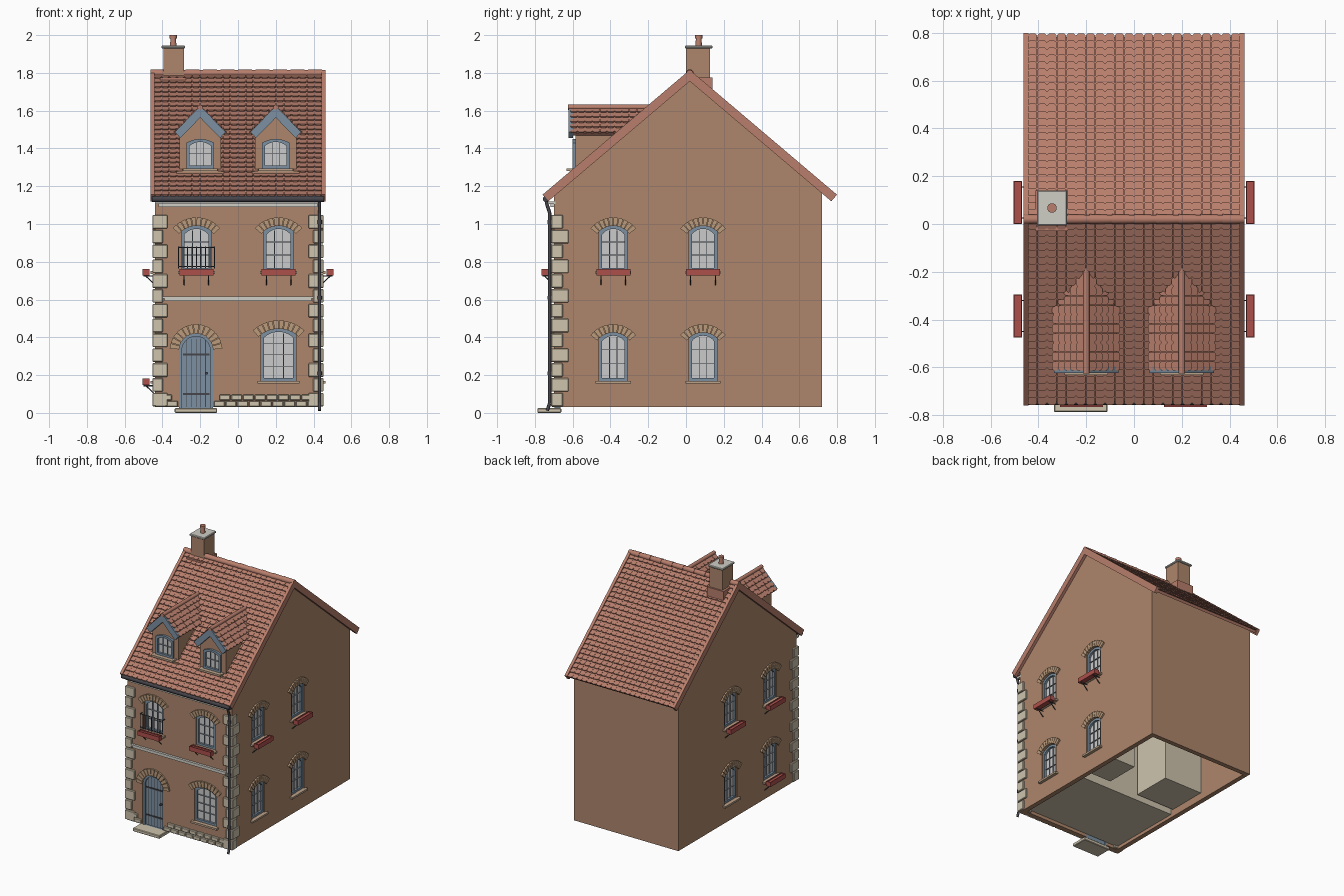
import bpy, bmesh, math
from mathutils import Matrix, Vector

if "Cube" in bpy.data.objects:
    bpy.data.objects.remove(bpy.data.objects["Cube"])

T = Matrix.Translation
def R(deg, axis): return Matrix.Rotation(math.radians(deg), 4, axis)

parts = {}
def part(name):
    return parts.setdefault(name, bmesh.new()) if name not in parts else parts[name]

# ---- helpers: local frame is x along wall, z up, -y outward ----
def box(name, M, x0, x1, y0, y1, z0, z1):
    S = Matrix.Diagonal((x1 - x0, y1 - y0, z1 - z0, 1))
    C = T(((x0 + x1) / 2, (y0 + y1) / 2, (z0 + z1) / 2))
    bmesh.ops.create_cube(part(name), size=1, matrix=M @ C @ S)

def ring(name, M, outer, inner, y0, y1):
    bm = part(name)
    n = len(outer)
    loops = [[bm.verts.new(M @ Vector((u, y, z))) for u, z in p]
             for p, y in ((outer, y0), (outer, y1), (inner, y1), (inner, y0))]
    for k in range(4):
        a, b = loops[k], loops[(k + 1) % 4]
        for i in range(n):
            j = (i + 1) % n
            bm.faces.new((a[i], a[j], b[j], b[i]))

def prism(name, M, pts, y0, y1):
    bm = part(name)
    a, b = [[bm.verts.new(M @ Vector((u, y, z))) for u, z in pts] for y in (y0, y1)]
    bm.faces.new(a)
    bm.faces.new(b[::-1])
    for i in range(len(a)):
        j = (i + 1) % len(a)
        bm.faces.new((a[i], b[i], b[j], a[j]))

def rod(name, M, a, b, r, n=8, r2=None):
    a, b = M @ Vector(a), M @ Vector(b)
    d = b - a
    bmesh.ops.create_cone(part(name), cap_ends=True, segments=n, radius1=r, radius2=r2 or r,
                          depth=d.length, matrix=T((a + b) / 2) @ d.to_track_quat('Z', 'Y').to_matrix().to_4x4())

def arch(u, w, z0, z1, rise, n=10):
    h = w / 2
    rad = (h * h + rise * rise) / (2 * rise)
    t = math.asin(min(1, h / rad))
    arc = [(u + rad * math.sin(t - 2 * t * i / n), z1 - rad + rad * math.cos(t - 2 * t * i / n))
           for i in range(n + 1)]
    return [(u - h, z0), (u + h, z0)] + arc

def voussoirs(M, u, w, z1, rise, n, thick=.045, spread=1.0):
    h = w / 2
    rad = (h * h + rise * rise) / (2 * rise)
    t = math.asin(min(1, h / rad)) * spread
    for i in range(n):
        a0, a1 = [-t + 2 * t * (i + k) / n for k in (.06, .94)]
        pts = [(u + q * math.sin(a), z1 - rad + q * math.cos(a))
               for q, a in ((rad, a0), (rad + thick, a0), (rad + thick, a1), (rad, a1))]
        prism('arch_bricks', M, pts, -.012, .012)

def flower_box(M, u, z, w=.18):
    x0, x1, y0, y1 = u - w / 2, u + w / 2, -.065, -.028
    box('flower_boxes', M, x0, x1, y0, y1, z - .035, z - .008)
    for a, b, c, d in ((x0, x1, y0, y0 + .005), (x0, x1, y1 - .005, y1),
                       (x0, x0 + .005, y0, y1), (x1 - .005, x1, y0, y1)):
        box('flower_boxes', M, a, b, c, d, z - .035, z)
    for s in (-.065, .065):
        rod('box_brackets', M, (u + s, .002, z - .085), (u + s, -.05, z - .036), .003, 6)
        rod('box_brackets', M, (u + s, .002, z - .038), (u + s, -.06, z - .038), .003, 6)

def window(M, u, w, z0, z1, rise=.03, cols=3, rows=3, cut=True, planter=False):
    t = .016
    if cut:
        prism('cutter', M, arch(u, w, z0, z1, rise), -.05, .1)
        voussoirs(M, u, w, z1, rise, 10, spread=1.2)
    ring('window_frames', M, arch(u, w, z0, z1, rise), arch(u, w - 2 * t, z0 + t, z1 - t, rise), .008, .035)
    prism('window_glass', M, arch(u, w - t, z0 + t / 2, z1 - t / 2, rise), .024, .03)
    a, b, c, d = u - w / 2 + t, u + w / 2 - t, z0 + t, z1 - t
    for i in range(1, cols):
        x = a + (b - a) * i / cols
        box('glazing_bars', M, x - .002, x + .002, .016, .026, c, d - (rise * .25))
    for i in range(1, rows):
        z = c + (d - c) * i / rows
        box('glazing_bars', M, a, b, .016, .026, z - .002, z + .002)
    box('sills', M, u - w / 2 - .018, u + w / 2 + .018, -.022, .03, z0 - .014, z0)
    if planter:
        flower_box(M, u, z0 + .012)

def tiled_slope(M, w, L, rows, cols, keep=lambda p: True):
    prism('roof_slabs', M, [(-w / 2, 0), (w / 2, 0), (w / 2, L), (-w / 2, L)], 0, .02)
    dr, tw = L / rows, w / cols
    h, tilt = tw * .485, -math.degrees(math.atan(.011 / dr))
    pts = [(-h, dr * 1.1), (h, dr * 1.1), (h, .008), (h * .6, 0), (-h * .6, 0), (-h, .008)]
    for i in range(rows):
        for j in range(cols):
            m = M @ T((-w / 2 + tw * (j + .5), -.014, i * dr - .006)) @ R(tilt, 'X')
            if keep(m @ Vector((0, 0, dr / 2))):
                prism('roof_tiles', m, pts, 0, .007)

# wall frames
I = Matrix()
front = T((0, -.70, 0))
right = T((.44, 0, 0)) @ R(90, 'Z')
left = T((-.44, 0, 0)) @ R(-90, 'Z')
A = 40.3
tanA = math.tan(math.radians(A))
RY, RZ = .02, 1.795

# walls: gabled shell, open below
def gable(d):
    y0, y1, top = -.70 + d, .72 - d, 1.765 - d * 1.3
    return [(y0, .03 - d * 2), (y1, .03 - d * 2), (y1, top - (y1 - RY) * tanA), (RY, top), (y0, top - (RY - y0) * tanA)]
prism('walls', R(90, 'Z'), gable(0), -.44, .44)
prism('hollow', R(90, 'Z'), gable(.035), -.405, .405)

# windows
window(front, -.22, .16, .75, .99, planter=True)
window(front, .215, .16, .75, .99, planter=True)
window(front, .215, .185, .17, .445, rows=4)
for M, s in ((right, 1), (left, -1)):
    for y in (-.385, .09):
        window(M, s * y, .15, .75, .99, planter=True)
        window(M, s * y, .15, .17, .425, planter=(s < 0 and y < 0))

# iron railing at the upper left window
for z in (.775, .875):
    rod('railing', front, (-.315, -.025, z), (-.125, -.025, z), .003, 6)
for i in range(9):
    x = -.315 + .19 * i / 8
    rod('railing', front, (x, -.025, .765), (x, -.025, .88), .0025, 6)
for x in (-.315, -.125):
    rod('railing', front, (x, -.025, .875), (x, .002, .875), .003, 6)

# door with planks, straps, knob and step
dx, dw, dt = -.222, .18, .42
prism('cutter', front, arch(dx, dw, .02, dt, .085), -.05, .1)
ring('door_frame', front, arch(dx, dw, .02, dt, .085, 14), arch(dx, dw - .03, .025, dt - .015, .075, 14), .004, .035)
prism('door', front, arch(dx, dw - .02, .022, dt - .01, .08, 14), .018, .032)
for i in range(1, 6):
    x = dx - .075 + .15 * i / 6
    box('door_grooves', front, x - .0015, x + .0015, .0165, .02, .03, .39)
for z in (.1, .31):
    box('door_straps', front, dx - .07, dx + .07, .013, .02, z - .005, z + .005)
rod('door_knob', front, (dx + .055, .0, .21), (dx + .055, .02, .21), .008, 10)
voussoirs(front, dx, dw, dt, .085, 13, .05)
box('door_step', I, -.335, -.11, -.787, -.66, 0, .025)

# plinth stones and quoins
for row in range(2):
    x = -.44 + .03 * row
    while x < .43:
        x1 = min(x + .062, .44)
        if x1 < dx - dw / 2 + .005 or x > dx + dw / 2 - .005:
            box('plinth_stones', front, x + .002, x1 - .002, -.014, .02, .032 + row * .034, .063 + row * .034)
        x += .062
for s in (-1, 1):
    for i in range(13):
        a, b = (.045, .075) if i % 2 else (.07, .045)
        x0, x1 = sorted((s * .453, s * (.443 - a)))
        box('quoins', I, x0, x1, -.714, -.697 + b, .034 + i * .0785, .106 + i * .0785)

# string course, cornice, gutter and downpipe
box('string_course', front, -.39, .39, -.012, .01, .592, .606)
box('string_course', front, -.40, .40, -.018, .01, .606, .617)
box('cornice', front, -.42, .42, -.018, .01, 1.09, 1.105)
box('cornice', front, -.44, .44, -.03, .01, 1.105, 1.12)
rod('gutter', I, (-.455, -.742, 1.132), (.455, -.742, 1.132), .016, 12)
path = [(.432, -.742, 1.13), (.432, -.735, 1.10), (.432, -.722, 1.06), (.432, -.722, .05), (.432, -.735, .012)]
for a, b in zip(path, path[1:]):
    rod('downpipe', I, a, b, .009, 10)
for z in (.2, .6, 1.0):
    rod('downpipe', I, (.432, -.722, z), (.432, -.722, z + .02), .012, 10)

# main roof: two tiled slopes, verges, ridge
L = 1.0
run, rise = L * math.cos(math.radians(A)), L * math.sin(math.radians(A))
for rz, sy in ((0, -1), (180, 1)):
    M = T((0, RY + sy * run, RZ - rise)) @ R(rz, 'Z') @ R(A - 90, 'X')
    tiled_slope(M, .89, L, 26, 22)
    for s in (-1, 1):
        x0, x1 = sorted((s * .441, s * .463))
        box('verges', M, x0, x1, -.016, .03, -.008, L)
for i in range(10):
    x = -.463 + i * .0926
    rod('ridge_tiles', I, (x, RY, RZ + .003), (x + .0926, RY, RZ + .003), .021, 12, .018)

# dormers
B = 47
dl = .125 / math.cos(math.radians(B))
above = lambda p: p.z > RZ - abs(p.y - RY) * tanA - .005
for cx in (-.2, .2):
    D = T((cx, -.585, 0))
    prism('dormer_walls', D, [(-.11, 1.24), (.11, 1.24), (.11, 1.48), (0, 1.595), (-.11, 1.48)], 0, .38)
    window(D @ T((0, -.025, 0)), 0, .145, 1.295, 1.45, .02, 3, 2, cut=False)
    box('sills', D, -.095, .095, -.03, .01, 1.278, 1.294)
    box('dormer_flashing', D, -.125, .125, -.025, .05, 1.255, 1.278)
    prism('bargeboards', D, [(0, 1.625), (.135, 1.487), (.105, 1.455), (0, 1.563), (-.105, 1.455), (-.135, 1.487)], -.038, -.012)
    for s in (-1, 1):
        M = T((cx + s * .128, -.398, 1.483)) @ R(s * 90, 'Z') @ R(B - 90, 'X')
        tiled_slope(M, .43, dl, 5, 11, above)
    rod('ridge_tiles', I, (cx, -.625, 1.618), (cx, -.185, 1.618), .014, 10)

# chimney
box('chimney', I, -.395, -.287, 0, .128, 1.6, 1.93)
box('chimney_flashing', I, -.412, -.275, -.03, .14, 1.70, 1.775)
box('chimney_cap', I, -.406, -.28, -.006, .14, 1.93, 1.945)
rod('chimney_pot', I, (-.343, .067, 1.94), (-.343, .067, 1.99), .018, 14, .014)
rod('chimney_pot', I, (-.343, .067, 1.982), (-.343, .067, 2.0), .02, 14)

# room boxes behind the windows
box('rooms', I, -.40, .40, -.66, -.08, .05, 1.1)
box('rooms', I, -.40, -.08, -.06, .24, .08, 1.1)
box('rooms', I, .18, .40, -.04, .22, .08, 1.1)

# ---- objects and materials ----
brick, tile, stone = (.42, .24, .15), (.48, .21, .15), (.62, .55, .42)
blue, black, red, pale = (.2, .28, .36), (.06, .06, .07), (.42, .08, .07), (.62, .61, .56)
colours = dict(walls=brick, dormer_walls=brick, chimney=brick, roof_slabs=tile, roof_tiles=tile, verges=tile,
               ridge_tiles=tile, dormer_flashing=brick, chimney_flashing=tile, chimney_pot=tile, chimney_cap=pale,
               plinth_stones=stone, quoins=stone, door_step=stone, rooms=stone, sills=(.5, .36, .25),
               arch_bricks=(.5, .33, .2), string_course=pale, cornice=pale, window_frames=blue, door=blue,
               door_frame=blue, bargeboards=blue, glazing_bars=(.3, .35, .4), window_glass=(.7, .7, .7),
               flower_boxes=red, box_brackets=black, railing=black, gutter=black, downpipe=black,
               door_grooves=black, door_straps=black, door_knob=black)
objs = {}
for name, bm in parts.items():
    bmesh.ops.recalc_face_normals(bm, faces=bm.faces)
    me = bpy.data.meshes.new(name)
    bm.to_mesh(me)
    bm.free()
    ob = objs[name] = bpy.data.objects.new(name, me)
    bpy.context.collection.objects.link(ob)
    if name in colours:
        mat = bpy.data.materials.new(name)
        mat.diffuse_color = (*colours[name], 1)
        mat.use_nodes = True
        mat.node_tree.nodes["Principled BSDF"].inputs["Base Color"].default_value = mat.diffuse_color
        me.materials.append(mat)

def apply_mod(ob, mod):
    bpy.context.view_layer.objects.active = ob
    bpy.ops.object.modifier_apply(modifier=mod.name)

# hollow the walls and cut the openings
for c in ('hollow', 'cutter'):
    mod = objs['walls'].modifiers.new(c, 'BOOLEAN')
    mod.operation, mod.solver, mod.object = 'DIFFERENCE', 'EXACT', objs[c]
    apply_mod(objs['walls'], mod)
    bpy.data.objects.remove(objs.pop(c))
# soften the stonework
for c in ('quoins', 'plinth_stones', 'door_step', 'chimney_cap'):
    mod = objs[c].modifiers.new('bevel', 'BEVEL')
    mod.width, mod.segments = .004, 1
    apply_mod(objs[c], mod)
# smooth the round parts
for c in ('ridge_tiles', 'gutter', 'downpipe', 'chimney_pot', 'railing', 'door_knob'):
    bpy.ops.object.select_all(action='DESELECT')
    objs[c].select_set(True)
    bpy.context.view_layer.objects.active = objs[c]
    bpy.ops.object.shade_smooth_by_angle(angle=math.radians(40))
